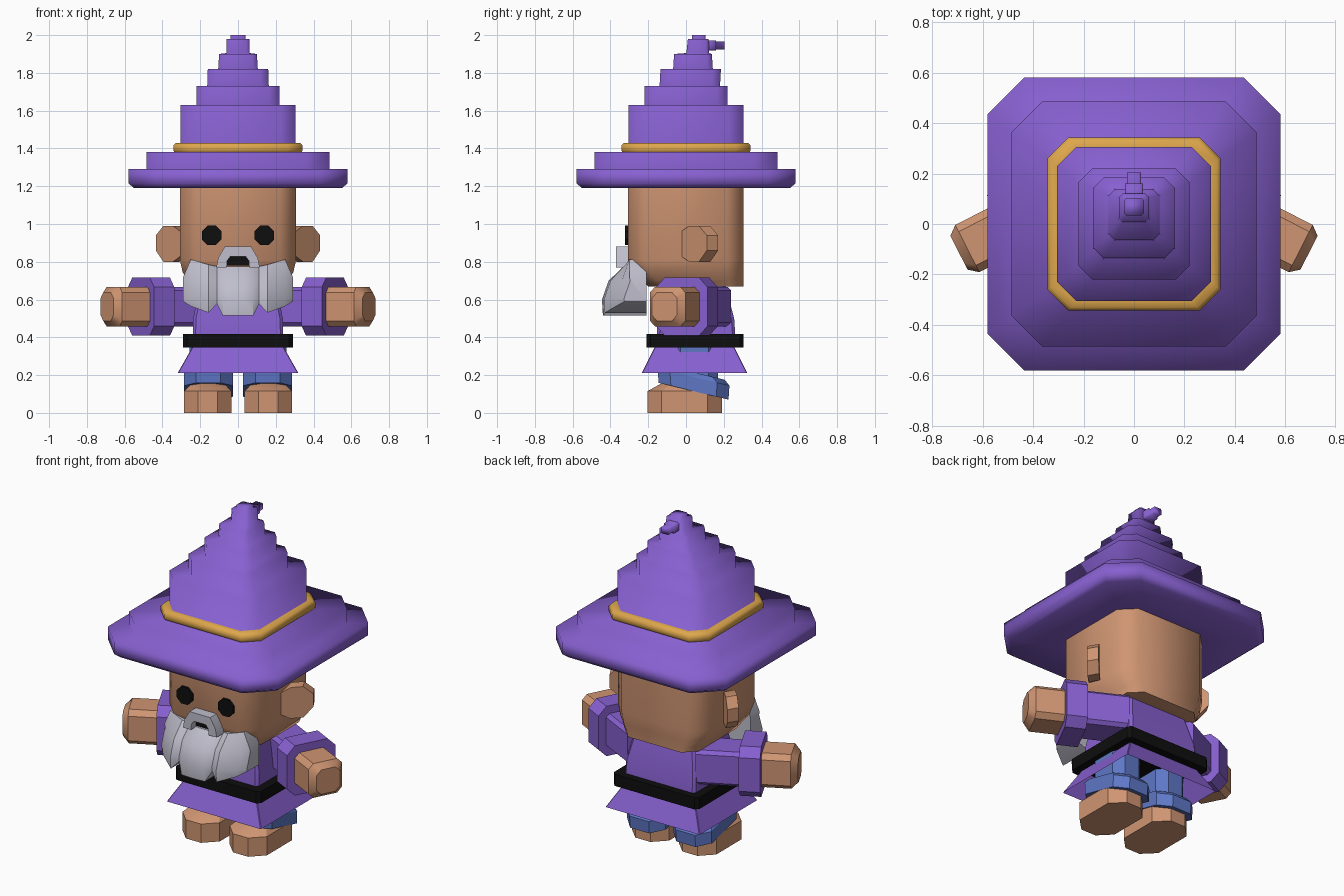
import bpy, bmesh, math
from mathutils import Matrix, Vector

if "Cube" in bpy.data.objects:
    bpy.data.objects.remove(bpy.data.objects["Cube"], do_unlink=True)


def material(name, srgb):
    lin = [((c / 255 + 0.055) / 1.055) ** 2.4 if c > 10 else c / 255 / 12.92 for c in srgb]
    m = bpy.data.materials.new(name)
    m.use_nodes = True
    m.diffuse_color = (*lin, 1)
    bsdf = m.node_tree.nodes["Principled BSDF"]
    bsdf.inputs["Base Color"].default_value = (*lin, 1)
    bsdf.inputs["Roughness"].default_value = 0.9
    return m


PURPLE = material("purple cloth", (135, 96, 208))
SKIN = material("skin", (207, 149, 114))
GOLD = material("gold band", (222, 167, 76))
GREY = material("beard grey", (191, 190, 204))
BLUE = material("blue trousers", (94, 119, 198))
BLACK = material("black", (14, 14, 14))


def octagon(z, hx, hy, ch, cx=0, cy=0, slope=0):
    """Chamfered rectangle at height z, optionally tilted along y."""
    pts = [(hx, -hy + ch), (hx, hy - ch), (hx - ch, hy), (-hx + ch, hy),
           (-hx, hy - ch), (-hx, -hy + ch), (-hx + ch, -hy), (hx - ch, -hy)]
    return [Vector((x + cx, y + cy, z + slope * y)) for x, y in pts]


def loft(name, rings, mat, angle=30, mirror=False, caps=True, matrix=None):
    """Skin a list of equal-length point rings into one object."""
    bm = bmesh.new()
    loops = [[bm.verts.new(p) for p in ring] for ring in rings]
    n = len(loops[0])
    for a, b in zip(loops, loops[1:]):
        for i in range(n):
            j = (i + 1) % n
            bm.faces.new((a[i], a[j], b[j], b[i]))
    if caps:
        bm.faces.new(loops[0][::-1])
        bm.faces.new(loops[-1])
    if matrix:
        bm.transform(matrix)
    bmesh.ops.recalc_face_normals(bm, faces=bm.faces)
    me = bpy.data.meshes.new(name)
    bm.to_mesh(me)
    bm.free()
    me.materials.append(mat)
    me.shade_smooth()
    me.set_sharp_from_angle(angle=math.radians(angle))
    ob = bpy.data.objects.new(name, me)
    bpy.context.collection.objects.link(ob)
    if mirror:
        mod = ob.modifiers.new("Mirror", "MIRROR")
        mod.use_mirror_merge = False
    return ob


def prism(name, pts, offset, mat, **kw):
    """Extrude a 3D outline along an offset vector."""
    a = [Vector(p) for p in pts]
    return loft(name, [a, [p + Vector(offset) for p in a]], mat, **kw)


# Hat: one stepped, smooth-shaded stack (height, half width, half depth, centre y)
steps = [(1.19, .30, .30, 0), (1.19, .55, .55, 0), (1.215, .58, .58, 0),
         (1.29, .58, .58, 0), (1.29, .485, .485, 0), (1.38, .485, .485, 0),
         (1.38, .305, .305, 0), (1.63, .305, .305, 0), (1.63, .22, .22, 0),
         (1.73, .22, .22, 0), (1.73, .163, .16, .02), (1.82, .16, .16, .025),
         (1.82, .105, .105, .037), (1.90, .10, .10, .037), (1.905, .062, .06, .062),
         (1.98, .06, .055, .065), (1.98, .04, .035, .068), (2.0, .04, .035, .068)]
loft("hat", [octagon(z, hx, hy, hx * .25, cy=cy) for z, hx, hy, cy in steps], PURPLE, 180)

# Bent tip of the hat, pointing backwards
back = Matrix.Translation((0, .07, 1.945)) @ Matrix.Rotation(-math.pi / 2, 4, "X")
loft("hat_tip", [octagon(d, h, h * .75, h * .2) for d, h in
                 [(0, .036), (.09, .036), (.09, .027), (.135, .027)]],
     PURPLE, 180, matrix=back)

# Gold hat band
loft("hat_band", [octagon(z, h, h, .08) for z, h in
                  [(1.375, .30), (1.375, .335), (1.39, .342), (1.415, .342),
                   (1.43, .33), (1.43, .30)]], GOLD, 60)

# Head, rounded under the chin and straight at the back
loft("head", [octagon(z, hx, (.305 - f) / 2, ch, cy=(.305 + f) / 2) for z, hx, f, ch in
              [(.67, .25, -.20, .07), (.705, .27, -.235, .08), (.745, .293, -.28, .085),
               (.81, .308, -.308, .085), (1.2, .308, -.308, .085)]], SKIN, 50)

# Ears: slanted octagonal plates
ear = [(.29, .95), (.345, .99), (.395, .99), (.435, .94),
       (.435, .86), (.395, .80), (.345, .80), (.29, .84)]
prism("ears", [(x, -.02 + (x - .31) * 1.04, z) for x, z in ear], (-.035, .06, 0),
      SKIN, mirror=True)

# Eyes
eye = [(.14 + .056 * math.cos(a), -.302, .94 + .056 * math.sin(a))
       for a in [math.pi / 8 + k * math.pi / 4 for k in range(8)]]
prism("eyes", eye, (0, -.02, 0), BLACK, mirror=True)

# Mouth and moustache
prism("mouth", [(x, -.30, z) for x, z in
                [(-.06, .78), (-.06, .805), (-.04, .828), (.04, .828), (.06, .805), (.06, .78)]],
      (0, -.025, 0), BLACK)
arch = [(.115, .77), (.105, .82), (.07, .88), (-.07, .88), (-.105, .82), (-.115, .77),
        (-.06, .77), (-.058, .805), (-.04, .828), (.04, .828), (.058, .805), (.06, .77)]
prism("moustache", [(x, -.30, z) for x, z in arch], (0, -.07, 0), GREY)

# Beard: cross-sections from the centre outwards (x, top, bottom, front)
half = [(.03, .775, .515, -.445), (.08, .775, .515, -.44), (.112, .775, .577, -.415),
        (.155, .785, .53, -.435), (.25, .812, .565, -.375), (.29, .72, .59, -.33)]
stations = [(-x, t, b, f) for x, t, b, f in half[::-1]] + half
beard = []
for x, top, bot, f in stations:
    beard.append([Vector((x, *p)) for p in
                  [(-.21, top), (min(f + .115, -.30), top), (f + .035, min(.70, top - .02)),
                   (f, .60), (f + .005, bot), (-.21, bot)]])
loft("beard", beard, GREY, 32)

# Robe: body, belt and open skirt
loft("robe_body", [octagon(z, hx, (b - f) / 2, .015, cy=(b + f) / 2) for z, hx, f, b in
                   [(.40, .24, -.155, .262), (.50, .237, -.15, .255), (.69, .20, -.12, .205)]],
     PURPLE)
loft("belt", [octagon(z, .29, .257, .02, cy=.048) for z in (.345, .417)], BLACK)
loft("skirt", [octagon(z, hx, hy, .004, cy=.045) for z, hx, hy in
               [(.21, .32, .28), (.36, .235, .205)]], PURPLE, caps=False)

# Arms: built along local z, then turned outwards and slightly forwards
turn = (Matrix.Translation((.46, .005, .5625)) @ Matrix.Rotation(math.radians(-27), 4, "Z")
        @ Matrix.Rotation(math.pi / 2, 4, "Y"))
loft("sleeves", [octagon(z, .105, .105, .02) for z in (-.31, 0)], PURPLE,
     mirror=True, matrix=turn)
loft("cuffs", [octagon(z, .153, .153, .05) for z in (-.06, .06)], PURPLE,
     mirror=True, matrix=turn)
loft("hands", [octagon(z, h, h, .03) for z, h in [(0, .105), (.225, .105), (.262, .075)]],
     SKIN, 35, mirror=True, matrix=turn)

# Legs with tilted trouser cuffs, and feet
loft("trouser_legs", [octagon(z, .10, .125, .05, .157, .045) for z in (.14, .37)], BLUE,
     mirror=True)
loft("trouser_cuffs", [octagon(z, hx, hy, .065, .157, .04, -.24) for z, hx, hy in
                       [(.115, .13, .185), (.19, .13, .19), (.215, .115, .165)]],
     BLUE, mirror=True)
loft("feet", [octagon(z, hx, hy, ch, .16, cy) for z, hx, hy, ch, cy in
              [(0, .126, .197, .075, -.007), (.115, .126, .197, .075, -.007),
               (.162, .08, .14, .05, .02)]], SKIN, mirror=True)
